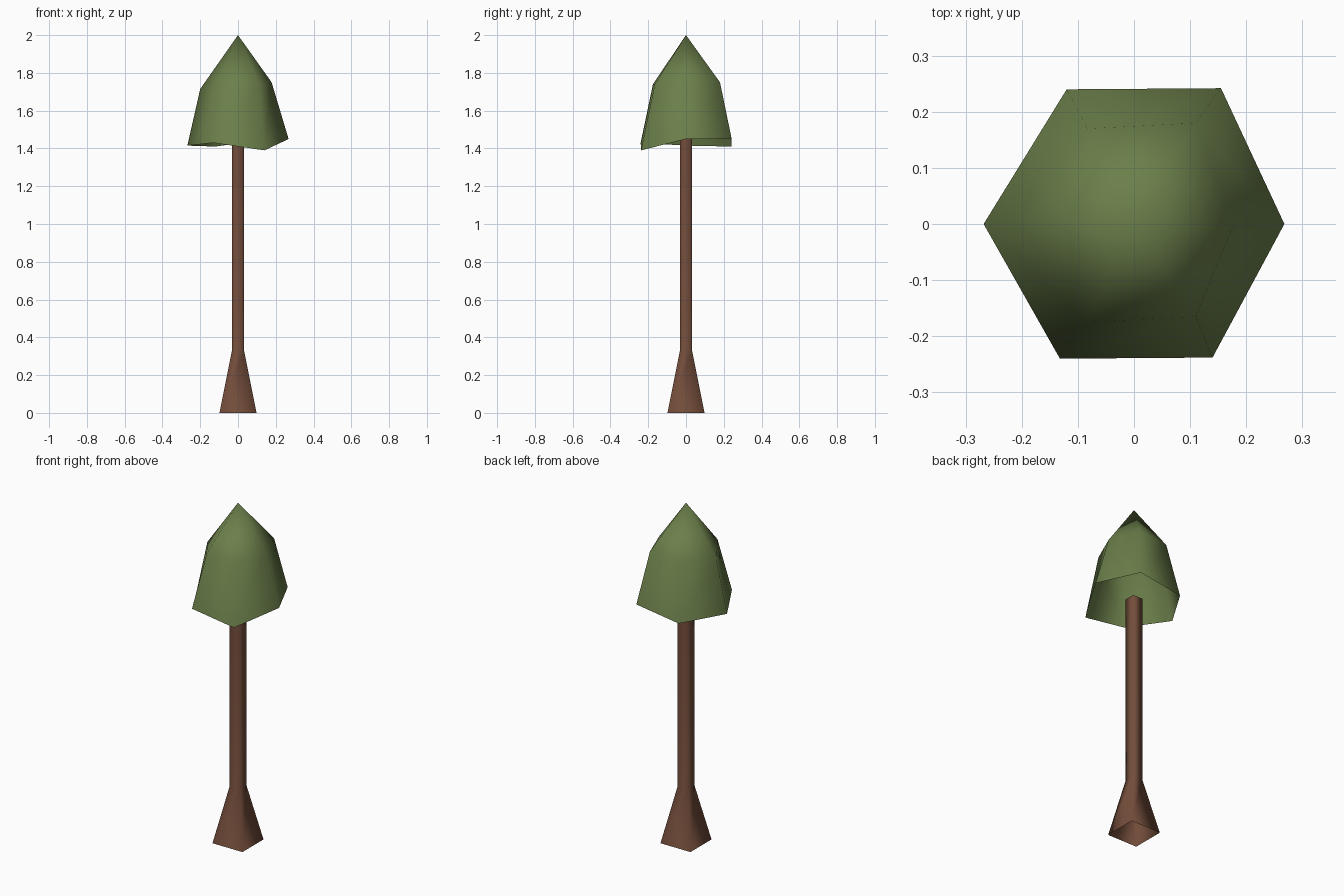
import bpy

cube = bpy.data.objects.get("Cube")
if cube:
    bpy.data.objects.remove(cube, do_unlink=True)


def make_material(name, color):
    mat = bpy.data.materials.new(name)
    mat.use_nodes = True
    mat.diffuse_color = color
    mat.node_tree.nodes["Principled BSDF"].inputs["Base Color"].default_value = color
    return mat


def loft(name, rings, mat, tip=None):
    """Skin quads between equal rings of points, ending in an optional tip."""
    n = len(rings[0])
    verts = [p for ring in rings for p in ring]
    faces = []
    for r in range(len(rings) - 1):
        for i in range(n):
            j = (i + 1) % n
            faces.append((r * n + i, r * n + j, (r + 1) * n + j, (r + 1) * n + i))
    if tip:
        top = (len(rings) - 1) * n
        verts.append(tip)
        faces += [(top + i, top + (i + 1) % n, len(verts) - 1) for i in range(n)]
    mesh = bpy.data.meshes.new(name)
    mesh.from_pydata(verts, [], faces)
    mesh.materials.append(mat)
    mesh.shade_smooth()
    obj = bpy.data.objects.new(name, mesh)
    bpy.context.collection.objects.link(obj)
    return obj


def square(half, z):
    return [(-half, -half, z), (half, -half, z), (half, half, z), (-half, half, z)]


bark = make_material("bark brown", (0.171, 0.074, 0.043, 1))
leaf = make_material("leaf green", (0.147, 0.212, 0.069, 1))

# Square trunk with a flared foot, open at both ends
loft("trunk", [square(0.098, 0), square(0.032, 0.33), square(0.032, 1.45)], bark)

# Irregular six-sided crown, hollow underneath
rim = [(0.268, 0.0, 1.45), (0.155, 0.242, 1.45), (-0.12, 0.24, 1.41),
       (-0.268, 0.0, 1.415), (-0.132, -0.24, 1.43), (0.14, -0.238, 1.39)]
shoulder = [(0.178, 0.0, 1.75), (0.11, 0.18, 1.75), (-0.083, 0.17, 1.74),
            (-0.2, 0.0, 1.715), (-0.083, -0.175, 1.74), (0.11, -0.165, 1.74)]
loft("crown", [rim, shoulder], leaf, tip=(0, 0, 2))
